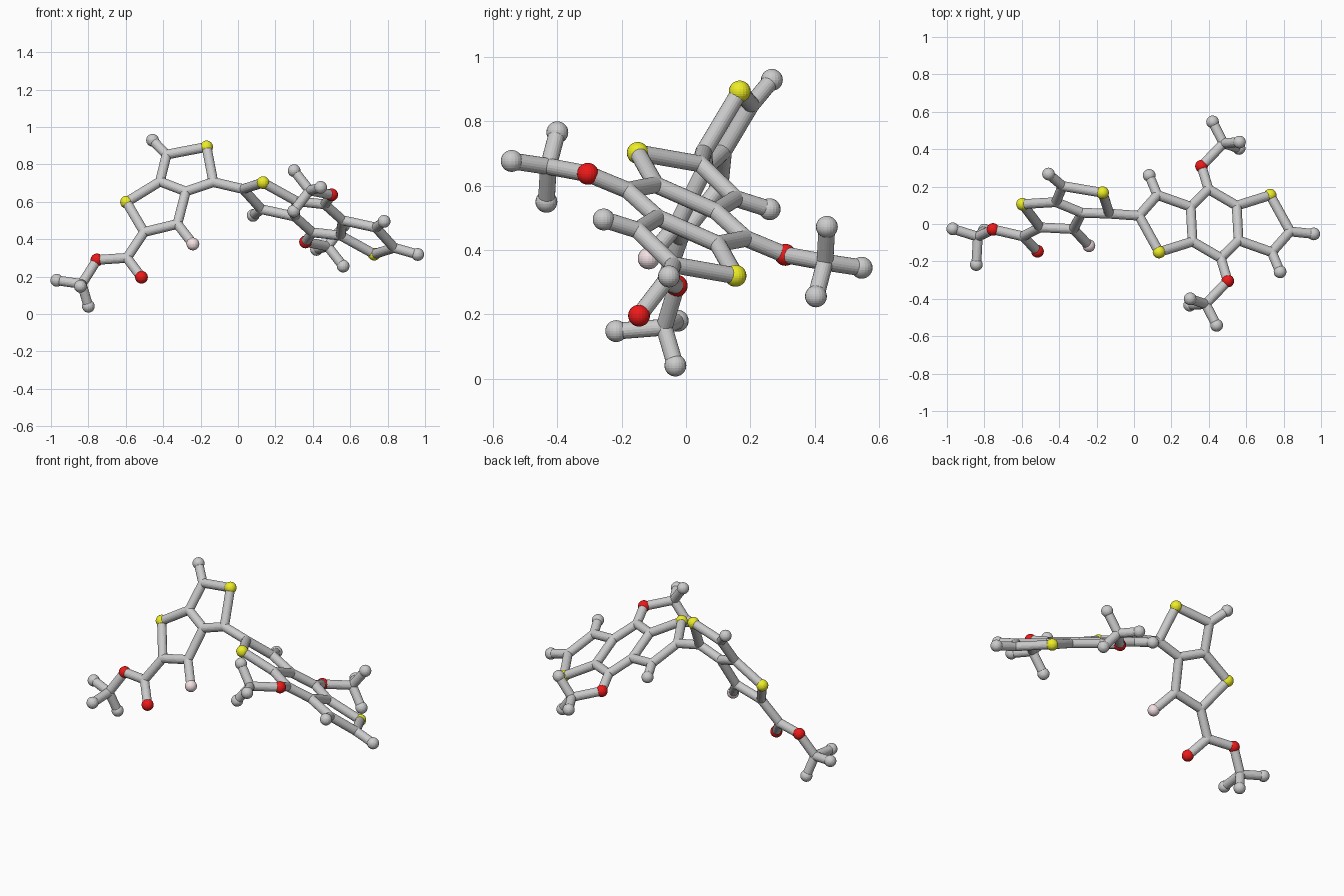
import bpy, bmesh
from mathutils import Vector, Matrix

if "Cube" in bpy.data.objects:
    bpy.data.objects.remove(bpy.data.objects["Cube"])

BOND_R, JOINT_R, ATOM_R = 0.026, 0.0265, 0.034

# joint and atom centres: lower-case kind letter = plain joint
A = {
    # fused pair of five-sided rings (left)
    "s1": (-.168, .167, .893), "a1": (-.382, .203, .852), "a2": (-.417, .117, .708),
    "a3": (-.279, .060, .655), "a4": (-.132, .055, .705), "s2": (-.596, .106, .598),
    "a5": (-.502, -.018, .438), "a6": (-.324, -.027, .481),
    "m1": (-.457, .267, .929), "f1": (-.241, -.116, .374),
    # lower left tail
    "a7": (-.594, -.066, .30), "o1": (-.516, -.146, .196), "o2": (-.754, -.029, .289),
    "a8": (-.835, -.068, .16), "m2": (-.969, -.026, .18), "m3": (-.80, -.033, .041),
    "m4": (-.843, -.217, .148),
    # right-hand three-ring plate: first half
    "b1": (.027, .044, .668), "s3": (.134, -.150, .702), "b2": (.125, .155, .560),
    "b3": (.303, .092, .521), "b4": (.313, -.094, .603), "b5": (.398, .186, .436),
    "m5": (.081, .260, .527), "o3": (.361, .309, .385), "b6": (.479, .432, .362),
    "m6": (.420, .546, .345), "m7": (.562, .404, .256), "m8": (.564, .438, .472),
}
# the plate repeats by point reflection through its centre
CENTRE = Vector((.431, .002, .511))
HALF = ["b1", "s3", "b2", "b3", "b4", "b5", "m5", "o3", "b6", "m6", "m7", "m8"]
for k in HALF:
    A[k + "r"] = tuple(2 * CENTRE - Vector(A[k]))
A["m9"] = (.961, -.053, .318)

LEFT = ("s1-a1 a1-a2 a2-a3 a3-a4 a4-s1 a2-s2 s2-a5 a5-a6 a6-a3 a1-m1 a6-f1 "
        "a5-a7 a7-o1 a7-o2 o2-a8 a8-m2 a8-m3 a8-m4 a4-b1")
PLATE = "b1-s3 b1-b2 b2-b3 b3-b4 b4-s3 b3-b5 b2-m5 b5-o3 o3-b6 b6-m6 b6-m7 b6-m8"
left = [p.split("-") for p in LEFT.split()]
half = [p.split("-") for p in PLATE.split()]
plate = half + [[a + "r", b + "r"] for a, b in half]
plate += [["b5", "b4r"], ["b5r", "b4"], ["b1r", "m9"]]


def finish(bm, name, color=None):
    me = bpy.data.meshes.new(name)
    bm.to_mesh(me)
    bm.free()
    ob = bpy.data.objects.new(name, me)
    bpy.context.collection.objects.link(ob)
    if color:
        mat = bpy.data.materials.new(name + "_color")
        mat.diffuse_color = (*color, 1)
        mat.use_nodes = True
        mat.node_tree.nodes["Principled BSDF"].inputs["Base Color"].default_value = mat.diffuse_color
        me.materials.append(mat)
    return ob


def rods(name, pairs):
    bm = bmesh.new()
    for a, b in pairs:
        p, q = Vector(A[a]), Vector(A[b])
        d = q - p
        rot = d.to_track_quat('Z', 'Y').to_matrix().to_4x4()
        bmesh.ops.create_cone(bm, cap_ends=True, segments=20, radius1=BOND_R,
                              radius2=BOND_R, depth=d.length,
                              matrix=Matrix.Translation((p + q) / 2) @ rot)
    return finish(bm, name)


def balls(name, kinds, radius, color=None):
    bm = bmesh.new()
    for k, p in A.items():
        if k[0] in kinds:
            bmesh.ops.create_uvsphere(bm, u_segments=20, v_segments=14, radius=radius,
                                      matrix=Matrix.Translation(p))
    return finish(bm, name, color)


# connecting rods
rods("left_ring_rods", left)
rods("right_plate_rods", plate)
# joints and atoms
balls("rod_joints", "ab", JOINT_R)
balls("grey_end_balls", "m", ATOM_R)
balls("yellow_balls", "s", ATOM_R, (.85, .85, .02))
balls("red_balls", "o", ATOM_R, (.85, .01, .01))
balls("pink_ball", "f", ATOM_R, (.9, .75, .77))
